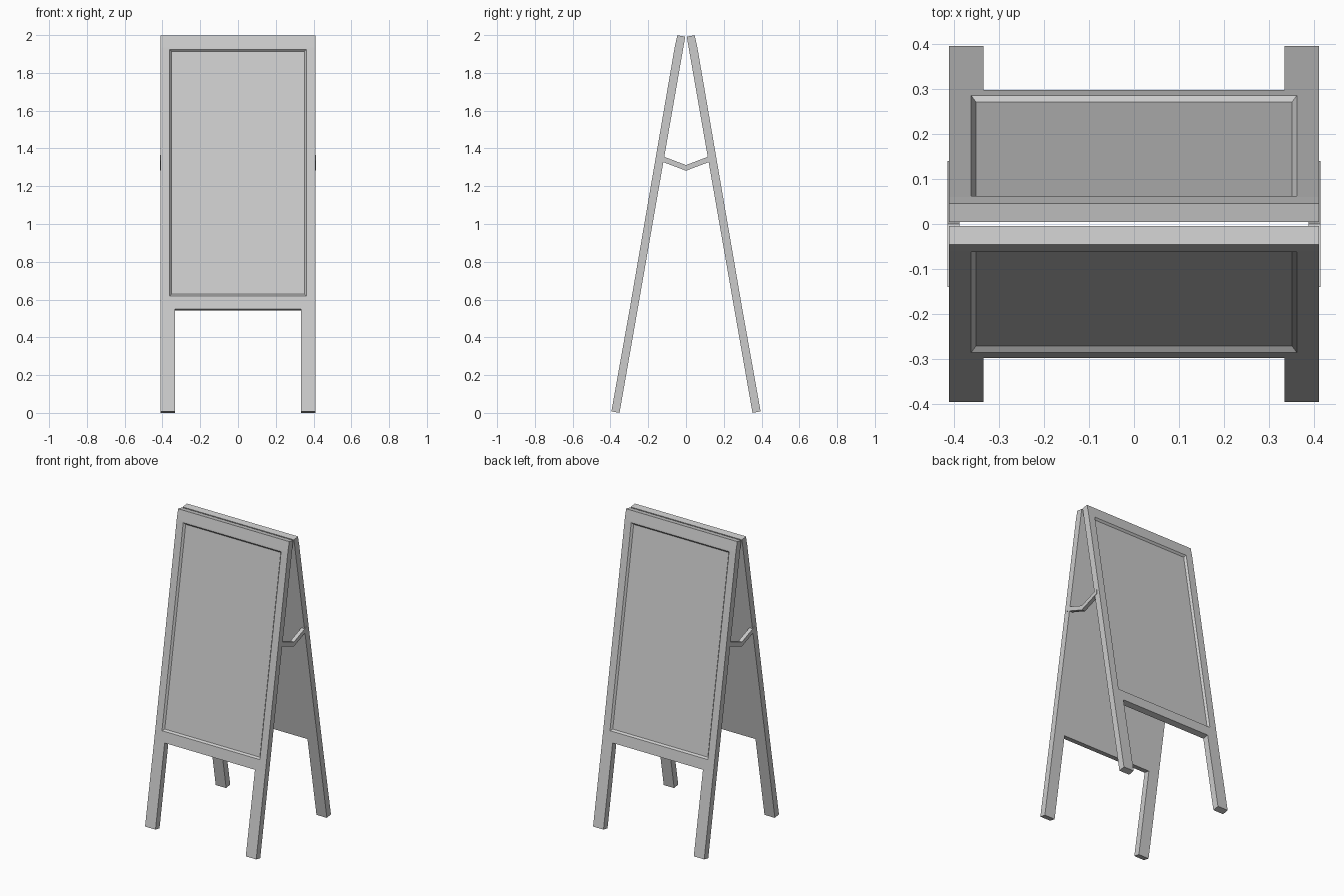
import bpy, bmesh

if "Cube" in bpy.data.objects:
    bpy.data.objects.remove(bpy.data.objects["Cube"])


def prism(bm, profile, x0, x1):
    """Extrude a (y, z) side profile from x0 to x1."""
    a = [bm.verts.new((x0, y, z)) for y, z in profile]
    b = [bm.verts.new((x1, y, z)) for y, z in profile]
    n = len(profile)
    bm.faces.new(a)
    bm.faces.new(b[::-1])
    sides = [bm.faces.new((a[i], b[i], b[(i + 1) % n], a[(i + 1) % n])) for i in range(n)]
    bmesh.ops.recalc_face_normals(bm, faces=bm.faces[:])
    return sides


def finish(bm, name):
    mesh = bpy.data.meshes.new(name)
    bm.to_mesh(mesh)
    bm.free()
    bpy.context.collection.objects.link(bpy.data.objects.new(name, mesh))


BOARD = [(0.004, 1.992), (0.046, 1.999), (0.060, 1.935), (0.298, 0.55), (0.257, 0.543)]
LEG = [(0.298, 0.55), (0.395, 0.008), (0.352, 0.0), (0.257, 0.543)]
BRACE = [(-0.14, 1.365), (0, 1.312), (0.14, 1.365), (0.14, 1.335), (0, 1.282), (-0.14, 1.335)]
W = 0.411

for s, side in ((-1, "front"), (1, "back")):
    # Leaning board with a bevelled recess for the writing panel
    bm = bmesh.new()
    outer = prism(bm, [(s * y, z) for y, z in BOARD], -W, W)[2]
    bmesh.ops.inset_individual(bm, faces=[outer], thickness=0.005)
    (y0, z0), (y1, z1) = BOARD[2], BOARD[3]
    for v in outer.verts:
        z = 1.925 if v.co.z > 1 else 0.62
        y = y0 + (y1 - y0) * (z - z0) / (z1 - z0)
        v.co = (0.362 if v.co.x > 0 else -0.362, s * y, z)
    bmesh.ops.inset_individual(bm, faces=[outer], thickness=0.015, depth=-0.013)
    finish(bm, side + "_board")

    # Legs continuing the board's slope
    for m, hand in ((-1, "left"), (1, "right")):
        bm = bmesh.new()
        prism(bm, [(s * y, z) for y, z in LEG], *sorted((m * 0.334, m * W)))
        finish(bm, f"{side}_{hand}_leg")

# Folding braces between the boards
for m, hand in ((-1, "left"), (1, "right")):
    bm = bmesh.new()
    prism(bm, BRACE, *sorted((m * 0.388, m * 0.414)))
    finish(bm, hand + "_brace")
